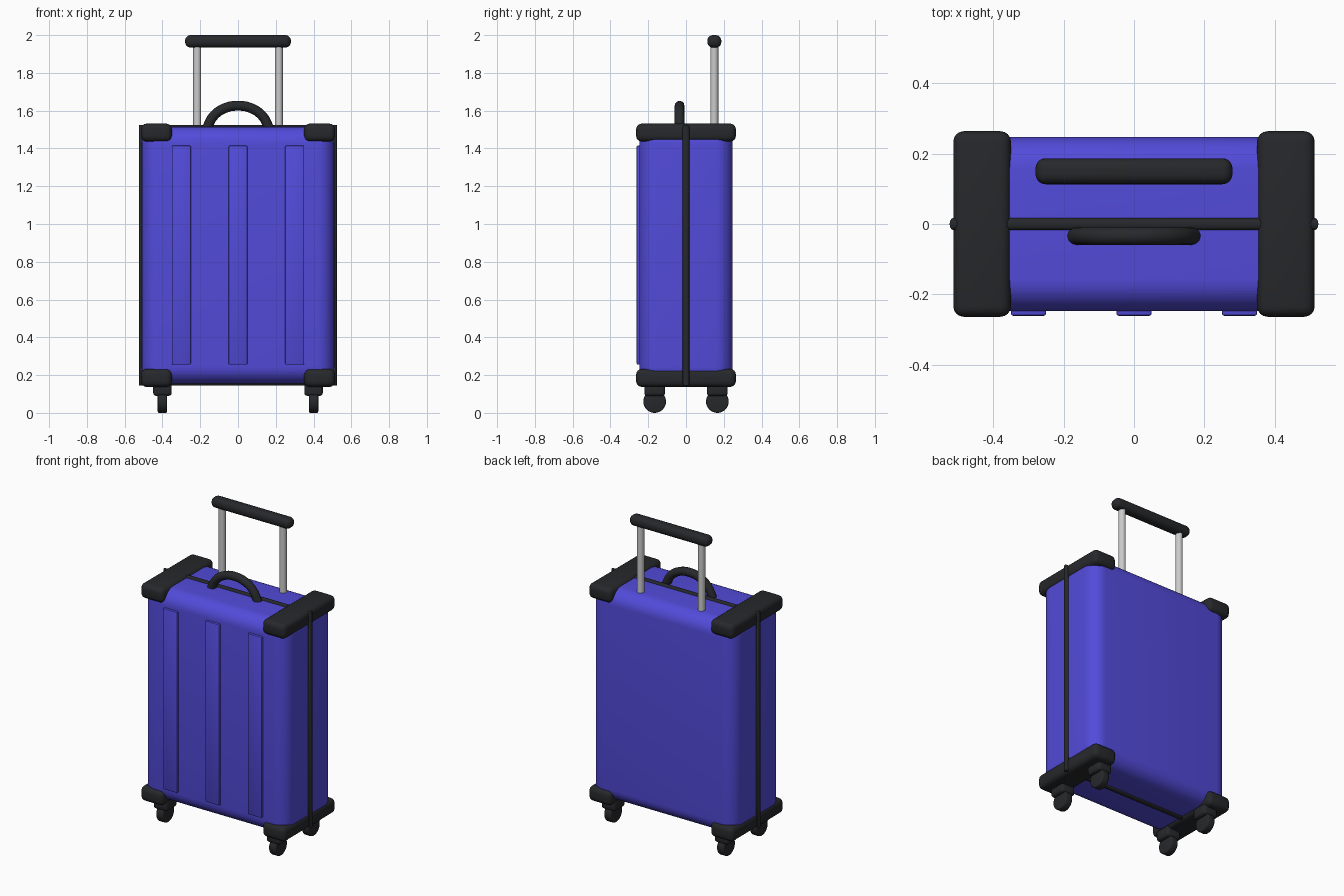
import bpy, math

if "Cube" in bpy.data.objects:
    bpy.data.objects.remove(bpy.data.objects["Cube"])


def material(name, color):
    m = bpy.data.materials.new(name)
    m.diffuse_color = (*color, 1)
    m.use_nodes = True
    m.node_tree.nodes["Principled BSDF"].inputs["Base Color"].default_value = m.diffuse_color
    return m


BLUE = material("blue_shell", (0.085, 0.07, 0.70))
DARK = material("dark_trim", (0.02, 0.021, 0.024))
STEEL = material("light_metal", (0.62, 0.62, 0.64))


def finish(obj, name, mat, bevel=0, segments=4):
    obj.name = name
    obj.data.materials.append(mat)
    if bevel:
        mod = obj.modifiers.new("bevel", 'BEVEL')
        mod.width = bevel
        mod.segments = segments
        mod.limit_method = 'ANGLE'
        mod.angle_limit = math.radians(40)
        bpy.ops.object.modifier_apply(modifier="bevel")
    bpy.ops.object.shade_smooth_by_angle(angle=math.radians(35))
    return obj


def box(name, loc, size, mat, bevel, segments=4):
    bpy.ops.mesh.primitive_cube_add(size=1, location=loc)
    obj = bpy.context.object
    obj.scale = size
    bpy.ops.object.transform_apply(location=False, rotation=False, scale=True)
    return finish(obj, name, mat, bevel, segments)


def cylinder(name, loc, radius, depth, mat, rot=(0, 0, 0), bevel=0):
    bpy.ops.mesh.primitive_cylinder_add(vertices=32, radius=radius, depth=depth,
                                        location=loc, rotation=rot)
    return finish(bpy.context.object, name, mat, bevel, 3)


def tube(name, points, radius, mat, cyclic=False, smooth=False):
    cu = bpy.data.curves.new(name, 'CURVE')
    cu.dimensions = '3D'
    cu.bevel_depth = radius
    cu.bevel_resolution = 4
    cu.use_fill_caps = not cyclic
    sp = cu.splines.new('BEZIER')
    sp.bezier_points.add(len(points) - 1)
    for bp, p in zip(sp.bezier_points, points):
        bp.co = p
        bp.handle_left_type = bp.handle_right_type = 'AUTO' if smooth else 'VECTOR'
    sp.use_cyclic_u = cyclic
    sp.resolution_u = 10 if smooth else 1
    obj = bpy.data.objects.new(name, cu)
    bpy.context.collection.objects.link(obj)
    bpy.ops.object.select_all(action='DESELECT')
    obj.select_set(True)
    bpy.context.view_layer.objects.active = obj
    bpy.ops.object.convert(target='MESH')
    return finish(bpy.context.object, name, mat)


# Rounded shell with three raised front ribs
box("shell", (0, 0, 0.835), (1.02, 0.494, 1.36), BLUE, 0.09, 8)
for i, x in enumerate((-0.3, 0, 0.3)):
    box(f"front_rib_{i + 1}", (x, -0.246, 0.835), (0.1, 0.03, 1.16), BLUE, 0.006, 2)

# Zip band running around the shell
tube("zip_band", [(-0.512, 0, 0.157), (0.512, 0, 0.157),
                  (0.512, 0, 1.512), (-0.512, 0, 1.512)], 0.018, DARK, cyclic=True)

for side, x in (("left", -1), ("right", 1)):
    # Edge guards at top and bottom
    for level, z in (("top", 1.484), ("bottom", 0.185)):
        box(f"{level}_guard_{side}", (x * 0.432, 0, z), (0.164, 0.528, 0.095), DARK, 0.03)
    # Caster housings and wheels
    for end, y in (("front", -1), ("back", 1)):
        box(f"caster_{end}_{side}", (x * 0.4, y * 0.166, 0.125), (0.098, 0.11, 0.07), DARK, 0.016, 3)
        cylinder(f"wheel_{end}_{side}", (x * 0.4, y * 0.166, 0.06), 0.06, 0.05, DARK,
                 (0, math.pi / 2, 0), 0.008)
    # Telescopic poles
    cylinder(f"pole_{side}", (x * 0.216, 0.15, 1.70), 0.021, 0.52, STEEL)

# Pull grip on the poles
box("pull_grip", (0, 0.15, 1.967), (0.56, 0.074, 0.066), DARK, 0.029, 5)

# Arched carry handle
tube("carry_handle", [(-0.168, -0.034, 1.50), (-0.13, -0.034, 1.571), (-0.07, -0.034, 1.613),
                      (0, -0.034, 1.626), (0.07, -0.034, 1.613), (0.13, -0.034, 1.571),
                      (0.168, -0.034, 1.50)], 0.026, DARK, smooth=True)
